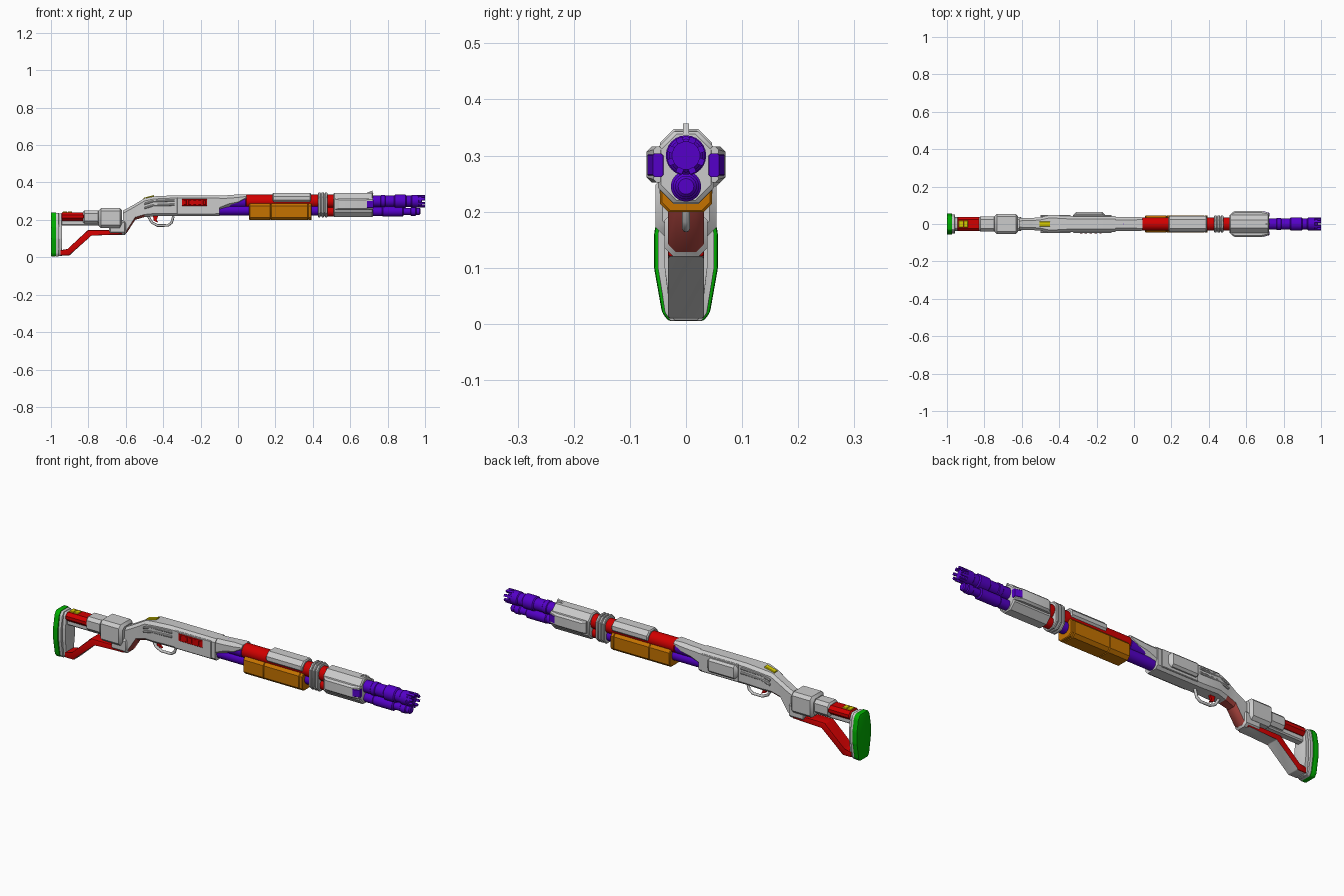
import bpy, bmesh, math
from mathutils import Matrix

if "Cube" in bpy.data.objects:
    bpy.data.objects.remove(bpy.data.objects["Cube"], do_unlink=True)


def material(name, red, green, blue):
    colour = (red, green, blue, 1)
    mat = bpy.data.materials.new(name)
    mat.use_nodes = True
    mat.diffuse_color = colour
    mat.node_tree.nodes["Principled BSDF"].inputs["Base Color"].default_value = colour
    return mat


GREY = material("light grey", .6, .6, .6)
RED = material("red", .64, 0, 0)
DUSTY = material("dusty red", .42, .06, .05)
PURPLE = material("purple", .09, 0, .58)
ORANGE = material("orange", .56, .17, 0)
GREEN = material("green", 0, .44, 0)
YELLOW = material("yellow", .68, .6, 0)


def finish(name, bm, mat):
    """Turn a bmesh into a named, coloured and shaded object."""
    bmesh.ops.recalc_face_normals(bm, faces=bm.faces[:])
    mesh = bpy.data.meshes.new(name)
    bm.to_mesh(mesh)
    bm.free()
    mesh.materials.append(mat)
    part = bpy.data.objects.new(name, mesh)
    bpy.context.collection.objects.link(part)
    bpy.ops.object.select_all(action="DESELECT")
    part.select_set(True)
    bpy.context.view_layer.objects.active = part
    bpy.ops.object.shade_smooth_by_angle(angle=math.radians(32))
    return part


def skin(name, mat, rings, bevel=0):
    """Join a row of equal rings, cap both ends and soften the edges."""
    bm = bmesh.new()
    loops = [[bm.verts.new(point) for point in ring] for ring in rings]
    for near, far in zip(loops, loops[1:]):
        for i in range(len(near)):
            bm.faces.new((near[i - 1], near[i], far[i], far[i - 1]))
    bm.faces.new(loops[0])
    bm.faces.new(loops[-1])
    if bevel:
        bmesh.ops.bevel(bm, geom=bm.edges[:], offset=bevel, segments=2,
                        affect="EDGES", profile=.5)
    return finish(name, bm, mat)


def octagon(x, bottom, top, half_width, chamfer, y=0):
    """Rectangular cross-section with its corners cut off."""
    cut = min(chamfer, half_width * .7, (top - bottom) * .4)
    half = [(half_width - cut, bottom), (half_width, bottom + cut),
            (half_width, top - cut), (half_width - cut, top)]
    return [(x, y + w, z) for w, z in half] + [(x, y - w, z) for w, z in reversed(half)]


def block(name, mat, start, end, bottom, top, half_width, chamfer=.015, ease=.005, y=0):
    """Chamfered bar along x whose ends are drawn in by the ease."""
    rows = [(start, ease), (start + ease, 0), (end - ease, 0), (end, ease)]
    return skin(name, mat, [octagon(x, bottom + e, top - e, half_width - e, chamfer, y)
                            for x, e in rows])


def rod(name, mat, start, end, z, radius, ease=.005, sides=24):
    """Round bar along x with eased ends."""
    rows = [(start, ease), (start + ease, 0), (end - ease, 0), (end, ease)]
    turns = [math.tau * i / sides for i in range(sides)]
    return skin(name, mat, [[(x, (radius - e) * math.cos(t), z + (radius - e) * math.sin(t))
                             for t in turns] for x, e in rows])


def side_profile(name, mat, outline, half_width, bevel=0):
    """Outline in x and z, extruded evenly to both sides."""
    return skin(name, mat, [[(x, y, z) for x, z in outline]
                            for y in (-half_width, half_width)], bevel)


def paint(part, mat, rule):
    part.data.materials.append(mat)
    for face in part.data.polygons:
        if rule(face):
            face.material_index = 1


# Butt: one tapering outline, repeated narrower for each layer
def butt_layer(name, mat, start, end, half_width, inset, bevel):
    half = [(.55, .24), (.8, .22), (1, .16), (1, .1), (.75, .02), (.55, .005)]
    half = [(w * half_width, max(inset, min(z, .24 - inset))) for w, z in half]
    outline = half + [(-w, z) for w, z in reversed(half)]
    skin(name, mat, [[(x, w, z) for w, z in outline] for x in (start, end)], bevel)


butt_layer("butt_pad", GREEN, start=-1, end=-.972, half_width=.057, inset=0, bevel=.005)
butt_layer("butt_plate", GREY, start=-.974, end=-.958, half_width=.05, inset=.003, bevel=.002)
butt_layer("butt_frame", GREY, start=-.96, end=-.942, half_width=.038, inset=.006, bevel=.002)

# Upper stock
block("stock_tube", RED, start=-.945, end=-.82, bottom=.195, top=.24, half_width=.038)
block("stock_rail", GREY, start=-.95, end=-.7, bottom=.17, top=.2, half_width=.02, chamfer=.006)
block("stock_collar", GREY, start=-.83, end=-.74, bottom=.18, top=.25, half_width=.04, ease=.008)
for label, x in (("rear", -.937), ("front", -.911)):
    block(f"stock_marker_{label}", YELLOW, start=x, end=x + .024, bottom=.23, top=.244,
          half_width=.018, chamfer=.003, ease=.002)
block("stock_sleeve", GREY, start=-.745, end=-.62, bottom=.157, top=.263, half_width=.054, ease=.012)
foot = block("sleeve_foot", GREY, start=-.69, end=-.598, bottom=.12, top=.2, half_width=.038,
             ease=.008)
paint(foot, DUSTY, lambda face: face.normal.x > .9)

# Lower strut, grey underneath
strut = side_profile("stock_strut", RED, [
    (-.95, .01), (-.9, .01), (-.785, .12), (-.62, .12),
    (-.62, .145), (-.805, .145), (-.91, .04), (-.95, .04)], half_width=.032, bevel=.004)
paint(strut, GREY, lambda face: face.normal.z < -.6 and abs(face.normal.y) < .3)

# Grip and receiver: (x, bottom, top, half width), dusty red under the grip
grip = skin("grip_and_receiver", GREY, [octagon(*row, chamfer=.014) for row in (
    (-.615, .12, .25, .03), (-.595, .13, .26, .032), (-.55, .2, .285, .032),
    (-.5, .215, .315, .036), (-.45, .22, .326, .047), (-.36, .22, .33, .042),
    (-.1, .22, .33, .042))])
paint(grip, DUSTY, lambda face: face.normal.z < -.2 and abs(face.normal.y) < .75
      and face.center.x < -.5)
skin("receiver_collar", GREY, [octagon(*row, chamfer=.016) for row in (
    (-.1, .25, .33, .037), (-.05, .27, .332, .037), (0, .28, .336, .037),
    (.045, .31, .336, .036))])
skin("receiver_marker", YELLOW, [octagon(*row, half_width=.014, chamfer=.003) for row in (
    (-.505, .3, .318), (-.45, .31, .332))])

# Receiver side details
for side, label in ((-1, "right"), (1, "left")):
    for level, z in (("lower", .27), ("upper", .292)):
        skin(f"{level}_ridge_{label}", GREY, [
            octagon(x, z + rise, z + rise + .011, .006, chamfer=.003, y=side * .042)
            for x, rise in ((-.5, -.012), (-.45, .003), (-.34, .006))])
    block(f"receiver_panel_{label}", GREY, start=-.325, end=-.12, bottom=.23, top=.32,
          half_width=.004, ease=.001, y=side * .043)
block("bolt_housing", GREY, start=-.325, end=-.155, bottom=.245, top=.315, half_width=.022,
      chamfer=.01, ease=.015, y=.042)
block("side_port", RED, start=-.3, end=-.165, bottom=.274, top=.312, half_width=.003,
      ease=.001, y=-.046)
for i in range(5):
    x = -.29 + i * .026
    block(f"port_slat_{i + 1}", RED, start=x, end=x + .014, bottom=.279, top=.307,
          half_width=.003, ease=.001, y=-.047)

# Trigger and guard
curve = bpy.data.curves.new("trigger_guard", "CURVE")
curve.dimensions = "3D"
curve.bevel_depth = .007
curve.bevel_resolution = 2
path = [(-.48, .22), (-.46, .185), (-.43, .17), (-.375, .17), (-.355, .185), (-.345, .22)]
spline = curve.splines.new("POLY")
spline.points.add(len(path) - 1)
for point, (x, z) in zip(spline.points, path):
    point.co = (x, 0, z, 1)
curve.materials.append(GREY)
bpy.context.collection.objects.link(bpy.data.objects.new("trigger_guard", curve))
side_profile("trigger", RED, [(-.455, .225), (-.425, .225), (-.435, .2), (-.425, .185),
                              (-.45, .195)], half_width=.006)

# Barrel, magazine tube and heat shield
rod("barrel_neck", PURPLE, start=-.06, end=.045, z=.298, radius=.034)
rod("barrel", RED, start=.04, end=.53, z=.3, radius=.036)
rod("magazine_tube", PURPLE, start=-.11, end=.46, z=.252, radius=.028)
rod("magazine_end", RED, start=.46, end=.53, z=.245, radius=.027)
block("heat_shield", GREY, start=.185, end=.39, bottom=.285, top=.345, half_width=.044, chamfer=.02)

# Foregrip in three segments with fine grooves between them
for label, start, end in (("rear", .06, .175), ("middle", .175, .375), ("front", .375, .393)):
    block(f"foregrip_{label}", ORANGE, start=start, end=end, bottom=.199, top=.289,
          half_width=.046, ease=.003)

# Barrel clamp
block("clamp_core", GREY, start=.43, end=.478, bottom=.222, top=.34, half_width=.039, chamfer=.02)
for i in range(3):
    x = .428 + i * .018
    block(f"clamp_ring_{i + 1}", GREY, start=x, end=x + .014, bottom=.214, top=.347,
          half_width=.046, chamfer=.024, ease=.003)

# Muzzle shroud with tapering side pods and front sight
block("shroud", GREY, start=.51, end=.722, bottom=.215, top=.343, half_width=.05, chamfer=.028)
for side, label in ((-1, "right"), (1, "left")):
    skin(f"shroud_pod_{label}", GREY, [
        octagon(x, .252, .316, width, chamfer=.009, y=side * .05)
        for x, width in ((.522, .008), (.54, .02), (.68, .02), (.722, .008))])
    skin(f"pod_lens_{label}", PURPLE, [
        octagon(x, .262, .304, width, chamfer=.004, y=side * .05)
        for x, width in ((.69, .019), (.725, .009))])
side_profile("front_sight", GREY, [(.67, .338), (.724, .338), (.718, .357), (.695, .347)],
             half_width=.005)

# Muzzle barrels, each a plain rod carrying thicker bands
rod("muzzle_upper", PURPLE, start=.71, end=.985, z=.3, radius=.03)
for label, start, end, radius in (("rear", .76, .79, .033), ("middle", .835, .9, .036),
                                  ("front", .925, .97, .034)):
    rod(f"upper_band_{label}", PURPLE, start, end, z=.3, radius=radius)
rod("muzzle_lower", PURPLE, start=.71, end=.975, z=.245, radius=.019)
for label, start, end, radius in (("sleeve", .71, .775, .024), ("body", .77, .885, .027),
                                  ("ring", .92, .955, .023)):
    rod(f"lower_{label}", PURPLE, start, end, z=.245, radius=radius)
for i in range(8):
    bm = bmesh.new()
    bmesh.ops.create_cube(bm, size=1, matrix=Matrix.Translation((.98, 0, .3))
                          @ Matrix.Rotation(math.tau * (i + .5) / 8, 4, "X")
                          @ Matrix.Translation((0, 0, .029))
                          @ Matrix.Diagonal((.04, .012, .01, 1)))
    finish(f"muzzle_tooth_{i + 1}", bm, PURPLE)
